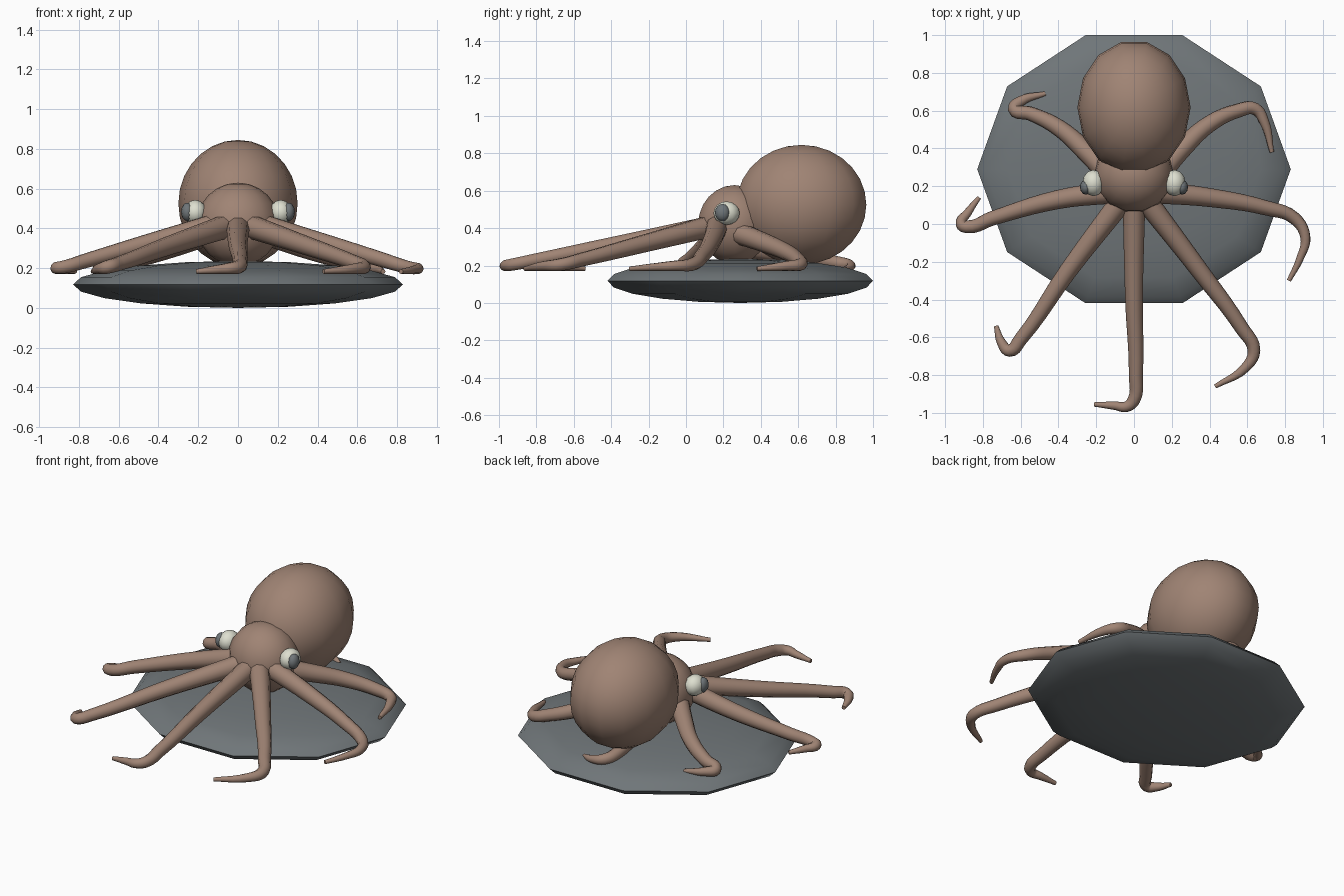
import bpy
import math
from mathutils import Vector

cube = bpy.data.objects.get("Cube")
if cube:
    bpy.data.objects.remove(cube, do_unlink=True)


def material(name, rgb):
    m = bpy.data.materials.new(name)
    m.use_nodes = True
    m.diffuse_color = (*rgb, 1)
    m.node_tree.nodes["Principled BSDF"].inputs["Base Color"].default_value = (*rgb, 1)
    return m


SKIN = material("brown skin", (0.35, 0.23, 0.175))
STONE = material("slate grey", (0.16, 0.18, 0.19))
WHITE = material("eye white", (0.73, 0.74, 0.63))


def finish(ob, name, mat):
    ob.name = name
    ob.data.materials.clear()
    ob.data.materials.append(mat)
    bpy.ops.object.shade_smooth_by_angle(angle=math.radians(60))


def ellipsoid(name, centre, radii, mat, segments, rings):
    """Squashed sphere with a vertex on the +x axis."""
    bpy.ops.mesh.primitive_uv_sphere_add(segments=segments, ring_count=rings,
                                         radius=1, location=centre)
    ob = bpy.context.object
    # half-turn steps put a vertex on x for every even segment count used here
    ob.rotation_euler.z = math.radians(90) if segments % 4 else 0
    ob.scale = (radii[1], radii[0], radii[2]) if segments % 4 else radii
    bpy.ops.object.transform_apply(location=False, rotation=True, scale=True)
    finish(ob, name, mat)


def arm(name, path, bend, z_start, thick=0.06):
    """Tapered tube: slopes down to the bend point, then lies flat to the tip."""
    pts = [Vector(p) for p in path]
    dist = [0.0]
    for a, b in zip(pts, pts[1:]):
        dist.append(dist[-1] + (b - a).length)
    curve = bpy.data.curves.new(name, "CURVE")
    curve.dimensions = "3D"
    curve.bevel_depth = 1
    curve.bevel_resolution = 3
    curve.resolution_u = 5
    curve.use_fill_caps = True
    spline = curve.splines.new("BEZIER")
    spline.bezier_points.add(len(pts) - 1)
    for i, (bp, p) in enumerate(zip(spline.bezier_points, pts)):
        t = dist[i] / dist[bend]
        if i <= bend:
            z = z_start + (0.205 - z_start) * t
            bp.radius = thick + (0.034 - thick) * t
        else:
            u = (dist[i] - dist[bend]) / (dist[-1] - dist[bend])
            z = 0.205 - 0.022 * u
            bp.radius = 0.034 - 0.022 * u
        bp.co = (p.x, p.y, z)
        bp.handle_left_type = bp.handle_right_type = "AUTO"
    ob = bpy.data.objects.new(name, curve)
    bpy.context.collection.objects.link(ob)
    bpy.ops.object.select_all(action="DESELECT")
    ob.select_set(True)
    bpy.context.view_layer.objects.active = ob
    bpy.ops.object.convert(target="MESH")
    finish(bpy.context.object, name, SKIN)


# Flat stone base, mantle and head
ellipsoid("stone", (0, 0.29, 0.118), (0.83, 0.746, 0.118), STONE, 10, 10)
ellipsoid("mantle", (0, 0.617, 0.525), (0.3, 0.356, 0.32), SKIN, 14, 14)
ellipsoid("head", (0, 0.26, 0.42), (0.21, 0.2, 0.21), SKIN, 14, 12)

# Eyes
for side, s in (("left", 1), ("right", -1)):
    ellipsoid(side + "_eye", (s * 0.215, 0.217, 0.48), (0.058, 0.07, 0.063), WHITE, 12, 8)
    ellipsoid(side + "_pupil", (s * 0.255, 0.195, 0.483), (0.031, 0.04, 0.046), STONE, 12, 8)

# Arms, each ending in its own curl
arm("front_arm", [(0, .14), (0, -.4), (.01, -.8), (0, -.93), (-.04, -.967),
                  (-.1, -.962), (-.21, -.955)], 3, 0.41)
arm("front_left_arm", [(.06, .13), (.35, -.25), (.57, -.55), (.635, -.67),
                       (.59, -.76), (.43, -.86)], 3, 0.41)
arm("front_right_arm", [(-.06, .13), (-.35, -.25), (-.6, -.61), (-.66, -.67),
                        (-.7, -.63), (-.73, -.54)], 3, 0.41)
arm("side_left_arm", [(.1, .17), (.4, .14), (.7, .085), (.85, .03),
                      (.907, -.07), (.88, -.18), (.82, -.3)], 3, 0.42)
arm("side_right_arm", [(-.1, .17), (-.4, .13), (-.75, .03), (-.88, -.015),
                       (-.915, 0), (-.88, .06), (-.82, .14)], 3, 0.42)
arm("rear_left_arm", [(.13, .26), (.25, .395), (.4, .53), (.55, .6), (.64, .61),
                      (.69, .54), (.73, .38)], 4, 0.38)
arm("rear_right_arm", [(-.13, .26), (-.25, .38), (-.4, .51), (-.55, .585),
                       (-.635, .61), (-.6, .65), (-.47, .69)], 4, 0.38)
arm("back_arm", [(0, .3), (-.03, .55), (-.06, .78), (-.03, .86), (.04, .88),
                 (.12, .85)], 3, 0.3)
